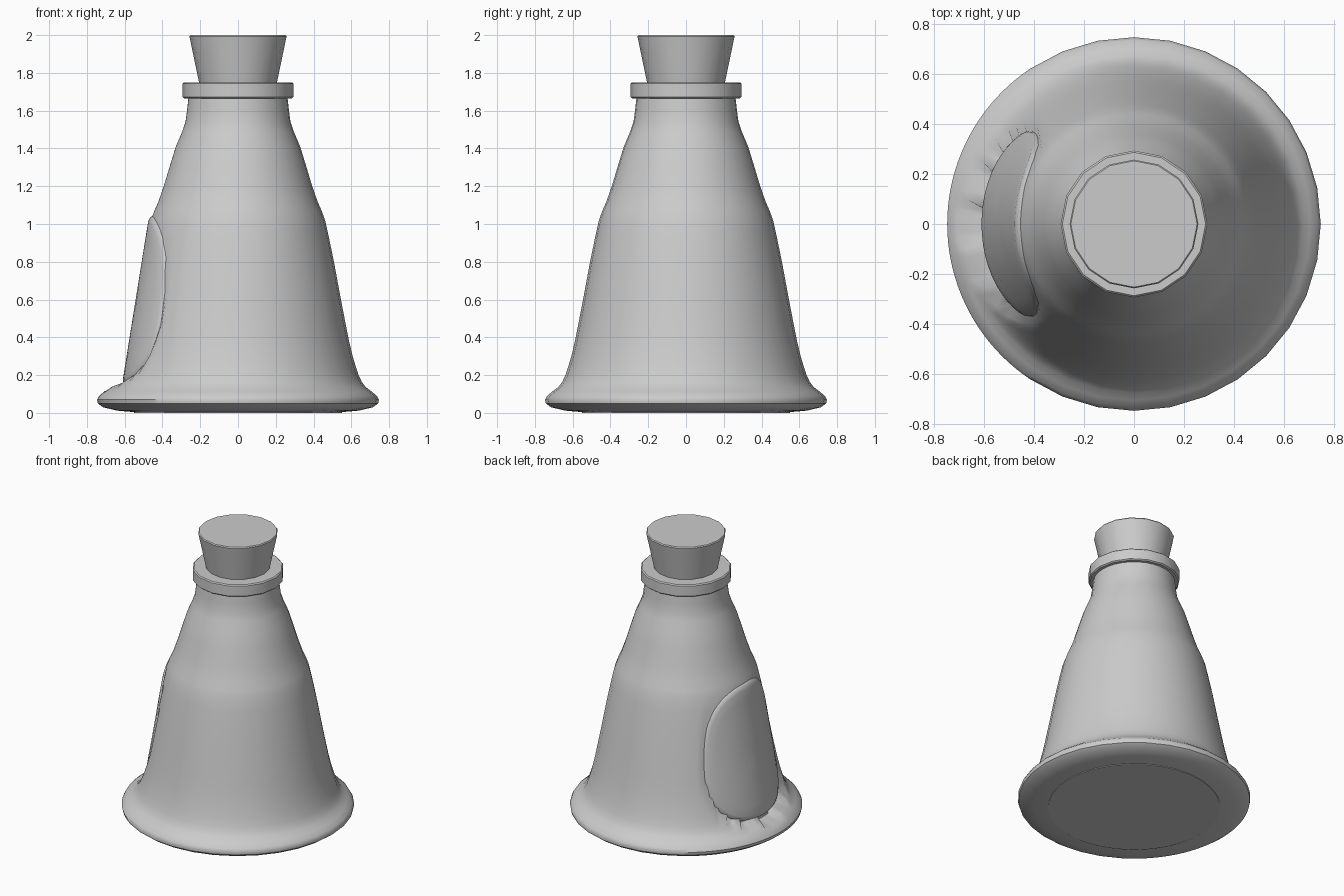
import bpy, bmesh, math
from math import cos, sin, pi, radians

if "Cube" in bpy.data.objects:
    bpy.data.objects.remove(bpy.data.objects["Cube"])


def finish(bm, name, angle=40):
    bmesh.ops.recalc_face_normals(bm, faces=bm.faces)
    me = bpy.data.meshes.new(name)
    bm.to_mesh(me)
    bm.free()
    ob = bpy.data.objects.new(name, me)
    bpy.context.collection.objects.link(ob)
    bpy.ops.object.select_all(action='DESELECT')
    ob.select_set(True)
    bpy.context.view_layer.objects.active = ob
    bpy.ops.object.shade_smooth_by_angle(angle=radians(angle))
    return ob


def lathe(name, profile, angles, caps, radius=lambda r, z, a: r, angle=40):
    bm = bmesh.new()
    rows = []
    for r, z in profile:
        row = []
        for a in angles:
            q = radius(r, z, a)
            row.append(bm.verts.new((q * cos(a), q * sin(a), z)))
        rows.append(row)
    n = len(angles)
    for lo, hi in zip(rows, rows[1:]):
        for i in range(n):
            j = (i + 1) % n
            bm.faces.new((lo[i], lo[j], hi[j], hi[i]))
    if 'b' in caps:
        bm.faces.new(rows[0])
    if 't' in caps:
        bm.faces.new(rows[-1])
    return finish(bm, name, angle)


# Label panel measurements: a conical patch on the -x side
MID_Z, HALF_Z, HALF_A, POWER = 0.595, 0.445, radians(43), 2.6


def cone(z):
    return 0.638 - 0.16 * z


def panel_reach(z, a):
    u, v = abs(a - pi) / HALF_A, abs(z - MID_Z) / HALF_Z
    return (u ** POWER + v ** POWER) ** (1 / POWER)


def dented(r, z, a):
    s = panel_reach(z, a)
    if s < 1.03 and r > cone(z) - 0.012:
        return cone(z) - 0.012
    return r


# Bottle body: 32 sides, finer behind the label panel
angles = []
for i in range(32):
    a = 2 * pi * i / 32
    steps = 4 if 11 <= i <= 20 else 1
    angles += [a + 2 * pi / 32 * k / steps for k in range(steps)]
body = [(0.55, 0.004), (0.64, 0.012), (0.715, 0.03), (0.742, 0.05), (0.746, 0.07),
        (0.735, 0.09), (0.705, 0.115), (0.675, 0.138), (0.655, 0.165), (0.638, 0.2),
        (0.622, 0.25), (0.607, 0.3), (0.588, 0.38), (0.570, 0.47), (0.545, 0.6),
        (0.508, 0.8), (0.479, 0.94), (0.461, 1.02), (0.443, 1.07), (0.421, 1.12),
        (0.393, 1.2), (0.360, 1.31), (0.329, 1.41), (0.295, 1.49), (0.278, 1.54),
        (0.270, 1.6), (0.262, 1.67)]
lathe("bottle_body", [(0.55, 0)] + body, angles, 'bt', dented)

# Raised label panel with rounded rim
bm = bmesh.new()
SEG = 64
rings = [(0.2, 0), (0.4, 0), (0.6, 0), (0.8, 0), (0.93, 0), (0.975, -0.004),
         (1.0, -0.014), (1.02, -0.035), (1.03, -0.06)]
rows = []
for s, off in rings:
    row = []
    for i in range(SEG):
        t = 2 * pi * i / SEG
        k = s / (abs(cos(t)) ** POWER + abs(sin(t)) ** POWER) ** (1 / POWER)
        a, z = pi + k * cos(t) * HALF_A, MID_Z + k * sin(t) * HALF_Z
        r = cone(z) + off
        row.append(bm.verts.new((r * cos(a), r * sin(a), z)))
    rows.append(row)
mid = bm.verts.new((-cone(MID_Z), 0, MID_Z))
for i in range(SEG):
    j = (i + 1) % SEG
    bm.faces.new((mid, rows[0][i], rows[0][j]))
    for p, q in zip(rows, rows[1:]):
        bm.faces.new((p[i], q[i], q[j], p[j]))
panel = finish(bm, "label_panel", 60)
# Make the open patch face outwards
if panel.data.polygons[0].normal.x > 0:
    panel.data.flip_normals()

# Neck ring and tapered cork
sixteen = [2 * pi * i / 16 for i in range(16)]
lathe("neck_ring", [(0.19, 1.665), (0.285, 1.665), (0.293, 1.672), (0.293, 1.743),
                    (0.286, 1.75), (0.19, 1.75)], sixteen, '', angle=30)
lathe("cork", [(0.196, 1.7), (0.257, 1.993), (0.252, 2.0)], sixteen, 'bt', angle=30)
